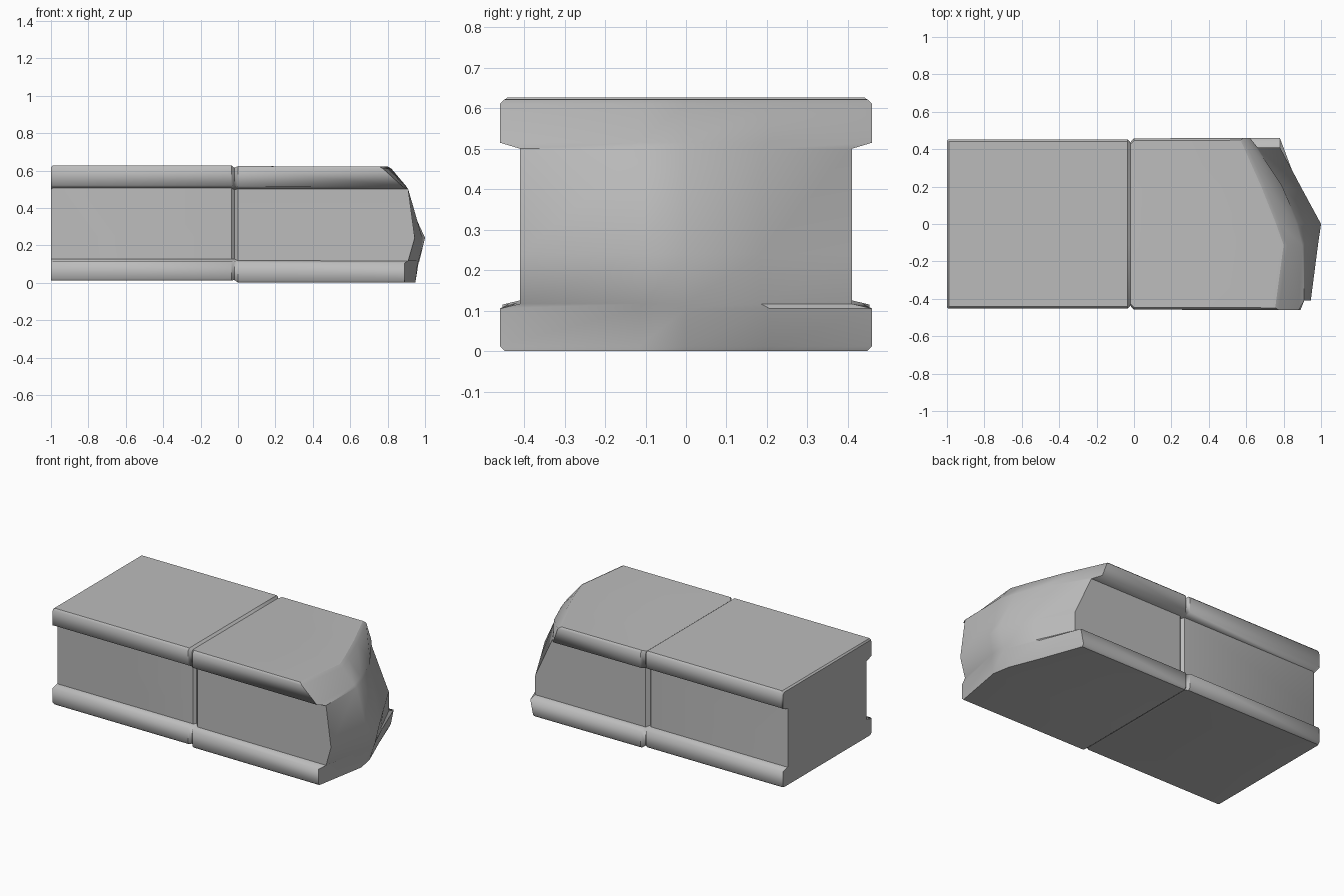
import bpy, bmesh, math

cube = bpy.data.objects.get("Cube")
if cube:
    bpy.data.objects.remove(cube)

stone = bpy.data.materials.new("grey stone")
stone.use_nodes = True
stone.diffuse_color = (0.5, 0.5, 0.5, 1)
stone.node_tree.nodes["Principled BSDF"].inputs["Base Color"].default_value = (0.5, 0.5, 0.5, 1)

# Cross-section rows: height, half width, x of the broken end across the row
COLS = (-1, -0.25, 0, 0.45, 1)
ROWS = [
    (0.000, 0.448, (0.89, 0.95, 0.93, 0.85, 0.76)),
    (0.012, 0.460, (0.89, 0.95, 0.935, 0.855, 0.76)),
    (0.105, 0.460, (0.89, 0.96, 0.965, 0.875, 0.78)),
    (0.117, 0.410, (0.91, 0.965, 0.97, 0.88, 0.78)),
    (0.240, 0.410, (0.945, 0.985, 1.0, 0.90, 0.78)),
    (0.500, 0.410, (0.91, 0.91, 0.88, 0.80, 0.66)),
    (0.515, 0.460, (0.88, 0.90, 0.87, 0.79, 0.62)),
    (0.610, 0.460, (0.775, 0.82, 0.78, 0.70, 0.585)),
    (0.622, 0.448, (0.755, 0.80, 0.76, 0.68, 0.57)),
]
# Rings along the beam: x, width scale, height scale, lift
RINGS = [
    (-1.0, 0.97, 0.975, 0.012), (-0.99, 0.985, 0.99, 0.011),
    (-0.035, 0.985, 0.99, 0.011), (-0.02, 0.95, 0.965, 0.015),
    (0.0, 0.995, 1.0, 0.001),
]

n, m = len(ROWS), len(COLS)
outline = ([(0, c) for c in range(m)] + [(r, m - 1) for r in range(1, n)]
           + [(n - 1, c) for c in range(m - 2, -1, -1)]
           + [(r, 0) for r in range(n - 2, 0, -1)])

bm = bmesh.new()

# Broken end surface
grid = [[bm.verts.new((x, c * w, z)) for c, x in zip(COLS, xs)] for z, w, xs in ROWS]
cap = set()
for r in range(n - 1):
    for c in range(m - 1):
        cap.add(bm.faces.new((grid[r][c], grid[r][c + 1], grid[r + 1][c + 1], grid[r + 1][c])))

# Beam body with the joint groove
loops = []
for x, sy, sz, lift in RINGS:
    loops.append([bm.verts.new((x, COLS[c] * ROWS[r][1] * sy, ROWS[r][0] * sz + lift))
                  for r, c in outline])
loops.append([grid[r][c] for r, c in outline])
for a, b in zip(loops, loops[1:]):
    for i in range(len(a)):
        j = (i + 1) % len(a)
        bm.faces.new((a[i], a[j], b[j], b[i]))
bm.faces.new(loops[0][::-1])
bmesh.ops.recalc_face_normals(bm, faces=bm.faces)

# Smooth the flange lips and the break, keep other corners sharp
lips = {i for i, (r, c) in enumerate(outline) if r in (1, 2, 6, 7) and c in (0, m - 1)}
lip_edges = set()
for a, b in zip(loops, loops[1:]):
    for i in lips:
        lip_edges.add(bm.edges.get((a[i], b[i])))
for f in bm.faces:
    f.smooth = True
for e in bm.edges:
    rim = len([f for f in e.link_faces if f in cap]) == 1
    e.smooth = not rim and (e in lip_edges or e.calc_face_angle(0) < math.radians(35))

mesh = bpy.data.meshes.new("broken_beam")
bm.to_mesh(mesh)
bm.free()
mesh.materials.append(stone)
beam = bpy.data.objects.new("broken_beam", mesh)
bpy.context.scene.collection.objects.link(beam)
